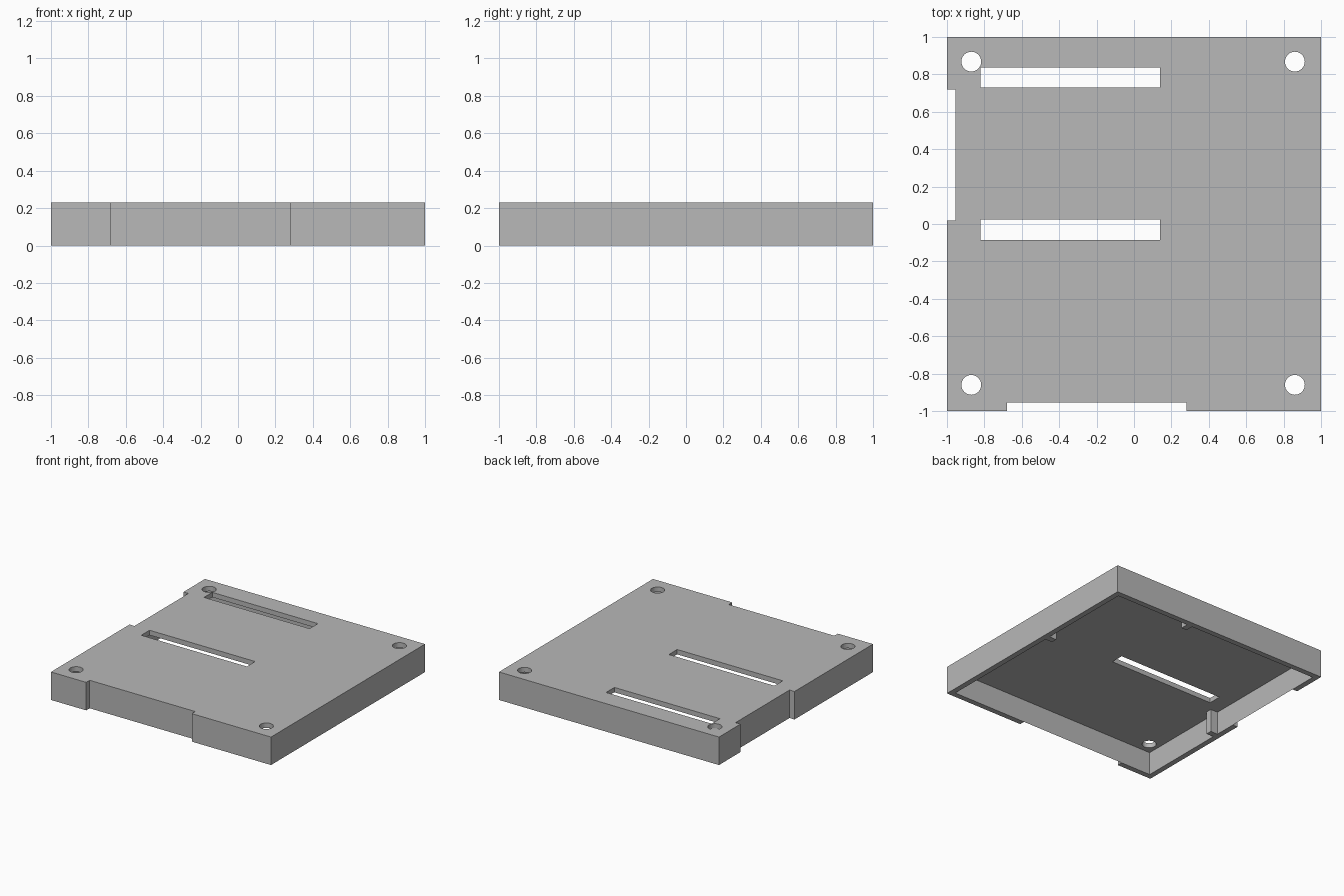
import bpy
import bmesh
from mathutils import Matrix, Vector

HEIGHT = 0.23
CEILING = 0.19      # underside of the top plate
INNER = 0.955       # inner face of the walls
RIB = 0.89          # inner end of the ribs

cube = bpy.data.objects.get("Cube")
if cube:
    bpy.data.objects.remove(cube, do_unlink=True)

grey = bpy.data.materials.new("plain grey")
grey.use_nodes = True
colour = (0.48, 0.48, 0.48, 1)
grey.diffuse_color = colour
grey.node_tree.nodes["Principled BSDF"].inputs["Base Color"].default_value = colour


def add_object(name, bm):
    mesh = bpy.data.meshes.new(name)
    bm.to_mesh(mesh)
    bm.free()
    mesh.materials.append(grey)
    obj = bpy.data.objects.new(name, mesh)
    bpy.context.collection.objects.link(obj)
    return obj


def box(name, low, high):
    low, high = Vector(low), Vector(high)
    bm = bmesh.new()
    bmesh.ops.create_cube(bm, size=1, matrix=Matrix.Translation((low + high) / 2)
                          @ Matrix.Diagonal((*(high - low), 1)))
    return add_object(name, bm)


def cylinder(name, x, y, radius):
    bm = bmesh.new()
    bmesh.ops.create_cone(bm, cap_ends=True, segments=32, radius1=radius,
                          radius2=radius, depth=1, matrix=Matrix.Translation((x, y, 0)))
    return add_object(name, bm)


# Open-bottomed shell
shell = box("cover_shell", (-1, -1, 0), (1, 1, HEIGHT))
cutters = [box("cavity_cutter", (-INNER, -INNER, -0.1), (INNER, INNER, CEILING))]

# Wall openings, on the front and on the -x side
cutters.append(box("front_opening_cutter", (-0.68, -1.1, -0.2), (0.28, -INNER, 0.5)))
cutters.append(box("side_opening_cutter", (-1.1, 0.02, -0.2), (-INNER, 0.72, 0.5)))

# Long slots through the top plate
for y in (-0.085, 0.73):
    cutters.append(box("slot_cutter", (-0.82, y, 0.1), (0.14, y + 0.108, 0.5)))

# Corner screw holes
for x in (-0.87, 0.86):
    for y in (-0.86, 0.868):
        cutters.append(cylinder("hole_cutter", x, y, 0.053))

for cutter in cutters:
    cutter.hide_render = True
    cut = shell.modifiers.new(cutter.name, "BOOLEAN")
    cut.operation = "DIFFERENCE"
    cut.solver = "EXACT"
    cut.object = cutter

# Bake the cuts and discard the cutters
bpy.context.view_layer.update()
depsgraph = bpy.context.evaluated_depsgraph_get()
baked = bpy.data.meshes.new_from_object(shell.evaluated_get(depsgraph))
shell.modifiers.clear()
shell.data = baked
for cutter in cutters:
    bpy.data.objects.remove(cutter, do_unlink=True)

# Small ribs on the inner wall faces
box("back_rib", (0.23, RIB, 0), (0.28, INNER, CEILING))
box("right_rib", (-INNER, -0.21, 0), (-RIB, -0.16, CEILING))
box("left_rib", (RIB, 0.1, 0), (INNER, 0.15, CEILING))
